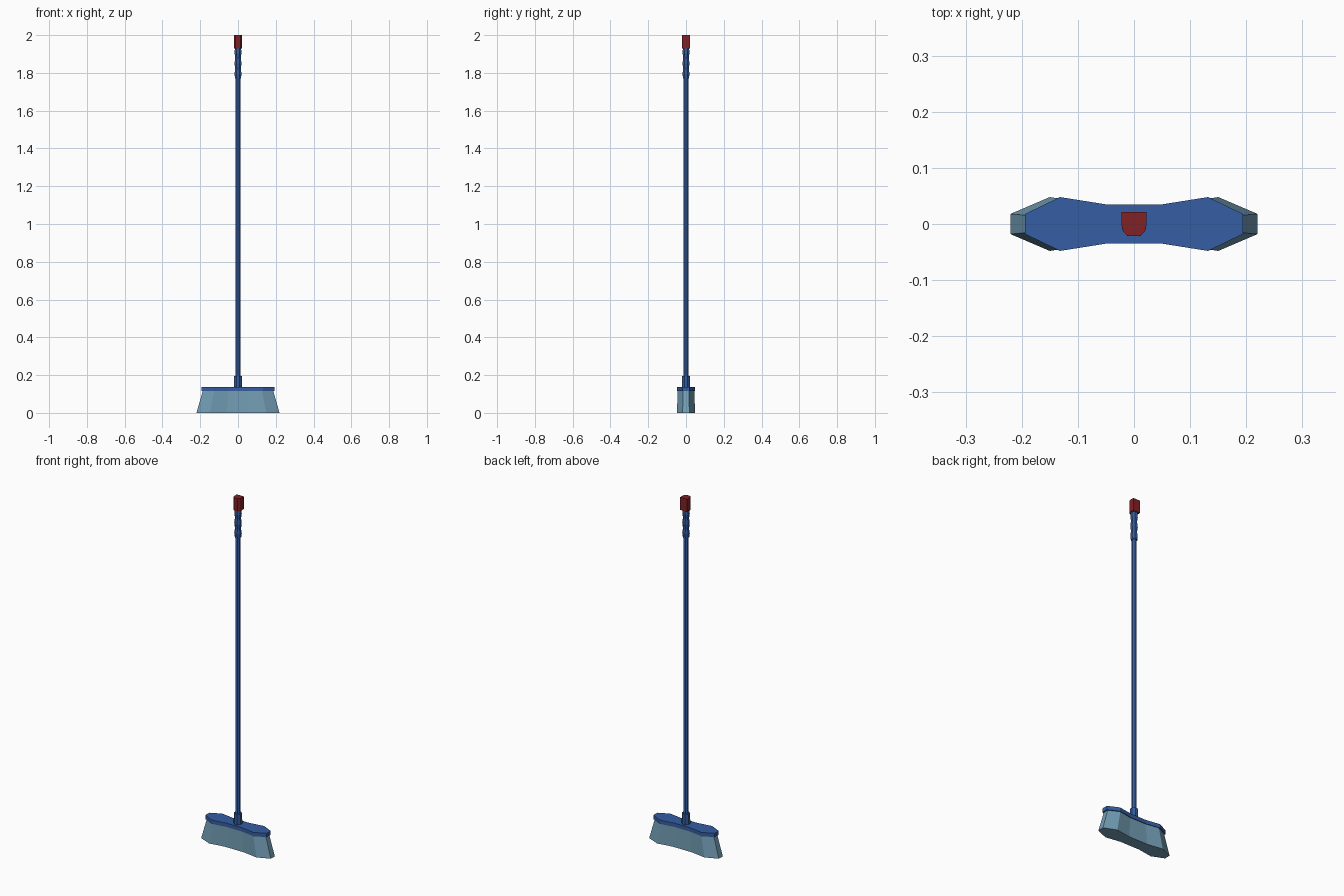
import bpy, bmesh, math

if "Cube" in bpy.data.objects:
    bpy.data.objects.remove(bpy.data.objects["Cube"])


def material(name, rgb):
    m = bpy.data.materials.new(name)
    m.diffuse_color = (*rgb, 1)
    m.use_nodes = True
    m.node_tree.nodes["Principled BSDF"].inputs["Base Color"].default_value = m.diffuse_color
    return m


BLUE = material("blue plastic", (0.035, 0.11, 0.36))
BRISTLE = material("pale blue bristle", (0.17, 0.34, 0.46))
RED = material("dark red", (0.22, 0.015, 0.018))


def loft(name, rings, mat):
    """Skin a closed solid through rings of equal point count (counter-clockwise)."""
    bm = bmesh.new()
    loops = [[bm.verts.new(p) for p in ring] for ring in rings]
    n = len(loops[0])
    for a, b in zip(loops, loops[1:]):
        for i in range(n):
            j = (i + 1) % n
            bm.faces.new((a[i], a[j], b[j], b[i]))
    bm.faces.new(loops[0][::-1])
    bm.faces.new(loops[-1])
    bmesh.ops.recalc_face_normals(bm, faces=bm.faces)
    me = bpy.data.meshes.new(name)
    bm.to_mesh(me)
    bm.free()
    me.materials.append(mat)
    ob = bpy.data.objects.new(name, me)
    bpy.context.collection.objects.link(ob)
    return ob


def circle(r, z, n=8):
    step = 2 * math.pi / n
    return [(r * math.cos((i + .5) * step), r * math.sin((i + .5) * step), z)
            for i in range(n)]


def bow_tie(quarter, z):
    """Mirror a quarter outline (waist to end) into the whole head outline."""
    right = [(x, -y) for x, y in quarter] + [(x, y) for x, y in quarter[::-1]]
    left = [(-x, -y) for x, y in right]
    return [(x, y, z) for x, y in right + left]


# bristles, flaring towards the floor
low = [(0.06, 0.034), (0.15, 0.048), (0.22, 0.018)]
high = [(0.05, 0.031), (0.127, 0.044), (0.186, 0.015)]
loft("bristles", [bow_tie(low, 0), bow_tie(high, 0.118)], BRISTLE)

# head block
block = [(0.05, 0.035), (0.132, 0.048), (0.194, 0.018)]
loft("head_block", [bow_tie(block, 0.116), bow_tie(block, 0.138)], BLUE)

# socket and pole
loft("socket", [circle(0.023, 0.13), circle(0.022, 0.196)], BLUE)
loft("pole", [circle(0.0145, 0.15), circle(0.0145, 1.94)], BLUE)

# wavy hand grip
profile = [(0.017, 1.77), (0.020, 1.795), (0.016, 1.82), (0.020, 1.85),
           (0.016, 1.88), (0.020, 1.905), (0.018, 1.93)]
loft("hand_grip", [circle(r, z) for r, z in profile], BLUE)

# end cap: square at the back, rounded at the front
half = [(0.012, -0.021), (0.020, -0.012), (0.022, -0.003), (0.022, 0.021)]
outline = half + [(-x, y) for x, y in half[::-1]]
loft("end_cap", [[(x, y, z) for x, y in outline] for z in (1.928, 2.0)], RED)
